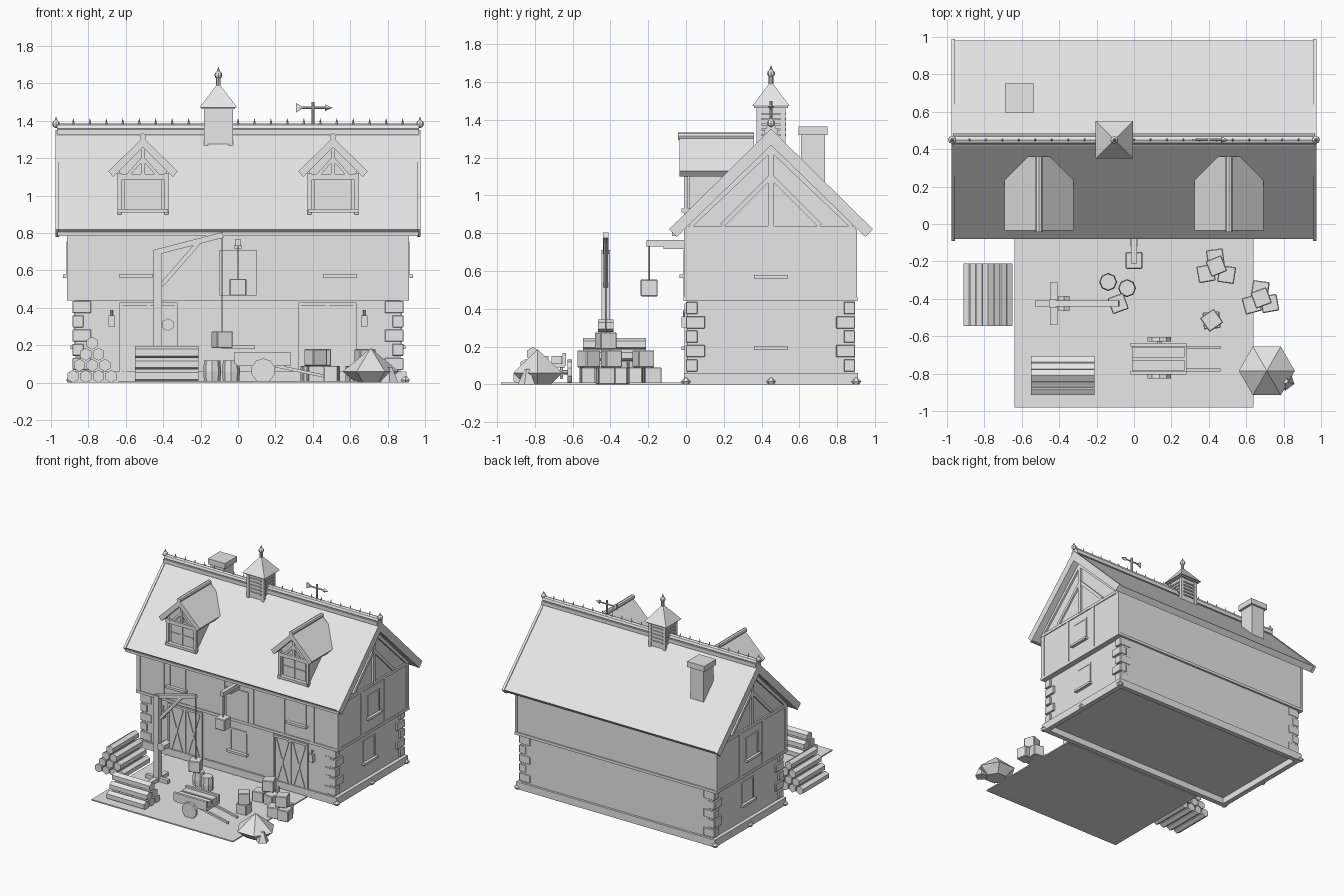
import bpy, bmesh
from math import pi, radians
from mathutils import Vector, Matrix

default = bpy.data.objects.get("Cube")
if default:
    bpy.data.objects.remove(default, do_unlink=True)

grey = bpy.data.materials.new("plain_grey")
grey.use_nodes = True
grey.diffuse_color = (0.8, 0.8, 0.8, 1)
grey.node_tree.nodes["Principled BSDF"].inputs["Base Color"].default_value = grey.diffuse_color

MID = 0.45      # depth of the ridge line
SIDES = (-1, 1)


def finish(name, bm, matrix=Matrix()):
    bmesh.ops.recalc_face_normals(bm, faces=bm.faces)
    mesh = bpy.data.meshes.new(name)
    bm.to_mesh(mesh)
    bm.free()
    mesh.materials.append(grey)
    obj = bpy.data.objects.new(name, mesh)
    obj.matrix_world = matrix
    bpy.context.collection.objects.link(obj)


def box(name, centre, size, turn=0, bevel=0):
    bm = bmesh.new()
    bmesh.ops.create_cube(bm, size=1, matrix=Matrix.Diagonal((*size, 1)))
    if bevel:
        bmesh.ops.bevel(bm, geom=bm.edges[:], offset=bevel, segments=1, affect='EDGES')
    finish(name, bm, Matrix.Translation(centre) @ Matrix.Rotation(radians(turn), 4, 'Z'))


def span(name, x, y, z):
    """Box given by its low and high limits on each axis."""
    limits = (x, y, z)
    box(name, [(a + b) / 2 for a, b in limits], [b - a for a, b in limits])


def between(start, end):
    start, end = Vector(start), Vector(end)
    line = end - start
    place = Matrix.Translation((start + end) / 2) @ line.to_track_quat('Z', 'Y').to_matrix().to_4x4()
    return place, line.length


def bar(name, start, end, width, depth=None):
    place, length = between(start, end)
    bm = bmesh.new()
    bmesh.ops.create_cube(bm, size=1, matrix=Matrix.Diagonal((width, depth or width, length, 1)))
    finish(name, bm, place)


def rod(name, start, end, radius, tip=None, sides=8, turn=0):
    place, length = between(start, end)
    bm = bmesh.new()
    bmesh.ops.create_cone(bm, cap_ends=True, segments=sides, radius1=radius,
                          radius2=radius if tip is None else tip, depth=length)
    finish(name, bm, place @ Matrix.Rotation(radians(turn), 4, 'Z'))


def ball(name, centre, radius):
    bm = bmesh.new()
    bmesh.ops.create_uvsphere(bm, u_segments=8, v_segments=6, radius=radius)
    finish(name, bm, Matrix.Translation(centre))


def prism(name, outline, low, high, axis='X', shift=0):
    """Extrude an outline of (across, up) points along X or Y."""
    bm = bmesh.new()
    place = (lambda a, z: (low, a, z)) if axis == 'X' else (lambda a, z: (a + shift, low, z))
    face = bm.faces.new([bm.verts.new(place(a, z)) for a, z in outline])
    moved = bmesh.ops.extrude_face_region(bm, geom=[face])['geom']
    step = Vector((high - low, 0, 0) if axis == 'X' else (0, high - low, 0))
    bmesh.ops.translate(bm, vec=step, verts=[v for v in moved if isinstance(v, bmesh.types.BMVert)])
    finish(name, bm)


def chevron(half, apex, eave, inner_half, inner_apex, inner_eave, middle=0):
    return [(middle - half, eave), (middle, apex), (middle + half, eave),
            (middle + inner_half, inner_eave), (middle, inner_apex), (middle - inner_half, inner_eave)]


def crate(name, x, y, base, turn=0, size=0.09):
    box(name, (x, y, base + size / 2), (size, size, size), turn, size / 20)


def log_pile(name, x, y, count, radius, length, axis):
    for row in range(count):
        for i in range(count - row):
            off = (2 * i - (count - row) + 1) * radius
            z = radius + row * radius * 1.74
            run = Vector((length / 2, 0, 0) if axis == 'X' else (0, length / 2, 0))
            mid = Vector((x, y + off, z) if axis == 'X' else (x + off, y, z))
            rod(name, mid - run, mid + run, radius, sides=6)


# Yard, hollow plinth ring and walls
span("yard_slab", (-0.64, 0.64), (-0.98, -0.02), (0, 0.01))
for y in (0.01, 0.89):
    span("plinth_long", (-0.9, 0.9), (y - 0.02, y + 0.02), (0, 0.06))
for x in (-0.88, 0.88):
    span("plinth_end", (x - 0.02, x + 0.02), (0.03, 0.87), (0, 0.06))
span("ground_floor_wall", (-0.87, 0.87), (0.005, 0.892), (0.05, 0.45))
span("floor_belt", (-0.915, 0.915), (-0.012, 0.908), (0.44, 0.462))
span("upper_floor_wall", (-0.91, 0.91), (-0.005, 0.9), (0.45, 0.83))
prism("gable_wall", [(0, 0.82), (0.9, 0.82), (MID, 1.28)], -0.905, 0.905)

# Corner blocks and guard stones
for sx in SIDES:
    for y, inward in ((0.015, 1), (0.88, -1)):
        for course in range(5):
            wide = course % 2
            across, deep = (0.06, 0.1) if wide else (0.1, 0.06)
            box("corner_block", (sx * (0.885 - across / 2), y + inward * (deep / 2 - 0.015),
                                 0.1 + course * 0.076), (across, deep, 0.064), bevel=0.003)
    for y in (0, MID, 0.9):
        rod("guard_stone_foot", (sx * 0.895, y, 0), (sx * 0.895, y, 0.015), 0.018, 0.027, 6)
        rod("guard_stone_top", (sx * 0.895, y, 0.015), (sx * 0.895, y, 0.036), 0.027, 0.008, 6)

# Main roof, ridge and crest
prism("main_roof", chevron(0.53, 1.345, 0.82, 0.495, 1.27, 0.785, MID), -0.958, 0.958)
for sx in SIDES:
    prism("barge_board", chevron(0.54, 1.352, 0.82, 0.5, 1.265, 0.78, MID),
          sx * 0.956, sx * 0.976)
    ball("ridge_ball", (sx * 0.973, MID, 1.383), 0.021)
    rod("ridge_ball_spike", (sx * 0.973, MID, 1.4), (sx * 0.973, MID, 1.425), 0.01, 0, 6)
span("ridge_board", (-0.968, 0.968), (MID - 0.034, MID + 0.034), (1.325, 1.355))
rod("ridge_cap", (-0.968, MID, 1.36), (0.968, MID, 1.36), 0.025)
for i in range(-10, 11):
    x = i * 0.088
    rod("crest_spike", (x, MID, 1.37), (x, MID, 1.415), 0.011, 0, 4)
span("front_fascia", (-0.965, 0.965), (-0.075, -0.055), (0.785, 0.805))

# Timber frame on the front and both ends
for x in (0.895, 0.68, 0.41, 0.13):
    for sx in SIDES:
        span("front_timber", (sx * x - 0.017, sx * x + 0.017), (-0.01, 0), (0.46, 0.82))
for sx in SIDES:
    face = sx * 0.905
    for y in (0.01, 0.3, 0.6, 0.89):
        bar("end_timber", (face, y, 0.46), (face, y, 0.82), 0.02, 0.03)
    bar("tie_beam", (face, 0, 0.825), (face, 0.9, 0.825), 0.024)
    bar("king_post", (face, MID, 0.83), (face, MID, 1.27), 0.03)
    for sy in SIDES:
        bar("gable_strut", (face, MID + sy * 0.26, 0.84), (face, MID, 1.1), 0.025)
        bar("gable_rafter", (face, MID + sy * 0.43, 0.84), (face, MID, 1.25), 0.03)


# Windows on the front and ends
def front_window(x, base, y):
    span("window_pane", (x - 0.07, x + 0.07), (y - 0.003, y), (base, base + 0.17))
    span("window_sill", (x - 0.09, x + 0.09), (y - 0.03, y), (base - 0.018, base))
    for side in SIDES:
        bar("window_frame", (x + side * 0.07, y, base), (x + side * 0.07, y, base + 0.17), 0.015, 0.012)
    bar("window_head", (x - 0.08, y, base + 0.17), (x + 0.08, y, base + 0.17), 0.012)


def end_window(sx, base, face):
    edge = sx * face
    bar("end_window_pane", (edge, MID, base), (edge, MID, base + 0.17), 0.006, 0.13)
    bar("end_window_sill", (edge, MID - 0.09, base - 0.01), (edge, MID + 0.09, base - 0.01), 0.05, 0.018)
    for side in SIDES:
        bar("end_window_frame", (edge, MID + side * 0.07, base), (edge, MID + side * 0.07, base + 0.17), 0.012)
    bar("end_window_head", (edge, MID - 0.08, base + 0.17), (edge, MID + 0.08, base + 0.17), 0.012)


front_window(0, 0.2, 0.005)
for sx in SIDES:
    front_window(sx * 0.545, 0.58, -0.005)
    end_window(sx, 0.58, 0.91)
    end_window(sx, 0.2, 0.87)

# Barn doors with crossed braces, and wall lanterns
for sx in SIDES:
    middle = sx * 0.478
    span("barn_door", (middle - 0.145, middle + 0.145), (0, 0.01), (0.01, 0.42))
    for x in (-0.148, 0, 0.148):
        bar("door_stile", (middle + x, 0, 0.01), (middle + x, 0, 0.42), 0.016)
    for z in (0.03, 0.42):
        bar("door_rail", (middle - 0.155, 0, z), (middle + 0.155, 0, z), 0.018)
    for leaf in SIDES:
        near, far = middle + leaf * 0.02, middle + leaf * 0.13
        bar("door_brace", (near, 0, 0.04), (far, 0, 0.4), 0.012)
        bar("door_brace", (far, 0, 0.04), (near, 0, 0.4), 0.012)
    lamp = sx * 0.675
    box("lantern", (lamp, -0.01, 0.33), (0.036, 0.03, 0.06))
    rod("lantern_hook", (lamp, -0.01, 0.36), (lamp, -0.01, 0.39), 0.006)
    bar("lantern_bracket", (lamp, -0.01, 0.385), (lamp, 0.02, 0.385), 0.01)

# Loading door, hoist beam and hanging crate
span("loading_door", (-0.1, 0.1), (-0.014, 0), (0.465, 0.71))
span("hoist_beam", (-0.016, 0.016), (-0.21, 0), (0.73, 0.765))
span("hoist_root", (-0.02, 0.02), (-0.12, 0), (0.715, 0.735))
rod("hoist_rope", (0, -0.195, 0.55), (0, -0.195, 0.74), 0.004, sides=6)
crate("hoisted_crate", 0, -0.195, 0.465)

# Dormers
for sx in SIDES:
    x = sx * 0.508
    prism("dormer_body", [(-0.125, 0.92), (0.125, 0.92), (0.125, 1.14), (0, 1.27), (-0.125, 1.14)],
          0.015, 0.36, 'Y', x)
    prism("dormer_roof", chevron(0.185, 1.312, 1.13, 0.16, 1.26, 1.1), -0.035, 0.36, 'Y', x)
    rod("dormer_ridge", (x, -0.042, 1.315), (x, 0.36, 1.315), 0.018)
    span("dormer_sill", (x - 0.135, x + 0.135), (-0.025, 0.02), (0.91, 0.93))
    span("dormer_window", (x - 0.1, x + 0.1), (0.006, 0.015), (0.93, 1.09))
    bar("dormer_lintel", (x - 0.14, 0, 1.1), (x + 0.14, 0, 1.1), 0.022, 0.03)
    bar("dormer_king_post", (x, 0, 1.1), (x, 0, 1.27), 0.02)
    bar("dormer_mullion", (x, 0.005, 0.93), (x, 0.005, 1.1), 0.012)
    bar("dormer_glazing_bar", (x - 0.1, 0.005, 1.01), (x + 0.1, 0.005, 1.01), 0.01)
    for side in SIDES:
        bar("dormer_post", (x + side * 0.125, 0, 0.9), (x + side * 0.125, 0, 1.12), 0.022)
        bar("dormer_strut", (x + side * 0.08, 0, 1.11), (x, 0, 1.2), 0.018)

# Louvred cupola with finial
cx = -0.105
box("cupola_body", (cx, MID, 1.365), (0.14, 0.14, 0.2))
for i in range(5):
    box("cupola_louvre", (cx, MID, 1.32 + i * 0.028), (0.156, 0.1, 0.01))
    box("cupola_louvre", (cx, MID, 1.32 + i * 0.028), (0.1, 0.156, 0.01))
for sx in SIDES:
    for sy in SIDES:
        box("cupola_post", (cx + sx * 0.066, MID + sy * 0.066, 1.365), (0.022, 0.022, 0.2))
rod("cupola_roof", (cx, MID, 1.472), (cx, MID, 1.595), 0.141, 0.01, 4, 45)
box("cupola_eave", (cx, MID, 1.468), (0.18, 0.18, 0.01))
rod("finial_stem", (cx, MID, 1.58), (cx, MID, 1.64), 0.012)
ball("finial_ball", (cx, MID, 1.645), 0.021)
rod("finial_tip", (cx, MID, 1.66), (cx, MID, 1.69), 0.011, 0)

# Weather vane and chimney
rod("vane_pole", (0.4, MID, 1.37), (0.4, MID, 1.5), 0.008)
rod("vane_shaft", (0.33, MID, 1.47), (0.48, MID, 1.47), 0.006)
rod("vane_point", (0.465, MID, 1.47), (0.505, MID, 1.47), 0.018, 0, 4)
prism("vane_tail", [(-0.09, 1.495), (-0.045, 1.47), (-0.09, 1.445)], MID - 0.004, MID + 0.004, 'Y', 0.4)
span("chimney", (-0.675, -0.555), (0.61, 0.735), (1, 1.33))
span("chimney_cap", (-0.69, -0.535), (0.595, 0.75), (1.32, 1.365))

# Yard crane
px, py = -0.43, -0.425
bar("crane_post", (px, py, 0), (px, py, 0.71), 0.044)
bar("crane_arm", (px - 0.02, py, 0.695), (-0.08, py, 0.79), 0.03)
bar("crane_brace", (px + 0.02, py, 0.52), (-0.21, py, 0.75), 0.024)
bar("crane_foot", (px - 0.1, py, 0.025), (px + 0.1, py, 0.025), 0.03)
bar("crane_foot", (px, py - 0.115, 0.025), (px, py + 0.115, 0.025), 0.04, 0.03)
rod("crane_winch", (-0.375, py - 0.04, 0.31), (-0.375, py + 0.04, 0.31), 0.034, sides=6)
rod("crane_rope", (-0.085, py, 0.27), (-0.085, py, 0.79), 0.004, sides=6)
crate("crane_crate", -0.085, py, 0.185, 20)

# Barrels and crates
for x, y in ((-0.138, -0.31), (-0.037, -0.343)):
    rod("barrel_lower", (x, y, 0), (x, y, 0.06), 0.043, 0.048)
    rod("barrel_upper", (x, y, 0.06), (x, y, 0.12), 0.048, 0.043)
for x, y, base, turn in ((0.385, -0.265, 0, 10), (0.495, -0.27, 0, -8), (0.435, -0.18, 0, 8),
                         (0.44, -0.225, 0.09, 22), (0.63, -0.43, 0, 15), (0.725, -0.425, 0, 10),
                         (0.675, -0.35, 0, -8), (0.68, -0.395, 0.09, 20),
                         (0.415, -0.515, 0, 5), (0.415, -0.515, 0.09, 35)):
    crate("stacked_crate", x, y, base, turn)

# Hand cart
span("cart_bed", (-0.01, 0.28), (-0.8, -0.64), (0.09, 0.11))
for y in (-0.795, -0.645):
    span("cart_side", (-0.02, 0.28), (y - 0.01, y + 0.01), (0.1, 0.165))
for y in (-0.78, -0.66):
    bar("cart_shaft", (0.2, y, 0.09), (0.46, y, 0.035), 0.016)
for y in (-0.815, -0.615):
    rod("cart_wheel", (0.135, y - 0.012, 0.065), (0.135, y + 0.012, 0.065), 0.065, sides=10)
rod("cart_axle", (0.135, -0.82, 0.065), (0.135, -0.61, 0.065), 0.012)
for y in (-0.755, -0.685):
    span("cart_plank", (-0.01, 0.27), (y - 0.028, y + 0.028), (0.11, 0.15))

# Log piles
log_pile("firewood_log", -0.78, -0.378, 4, 0.034, 0.335, 'Y')
log_pile("timber_log", -0.38, -0.81, 3, 0.036, 0.34, 'X')

# Rubble heap
rod("rubble_top", (0.71, -0.785, 0.06), (0.71, -0.785, 0.185), 0.15, 0, 6, 30)
rod("rubble_base", (0.71, -0.785, 0), (0.71, -0.785, 0.06), 0.08, 0.15, 6, 30)
rod("loose_stone", (0.81, -0.84, 0), (0.81, -0.84, 0.08), 0.05, 0.015, 5)
